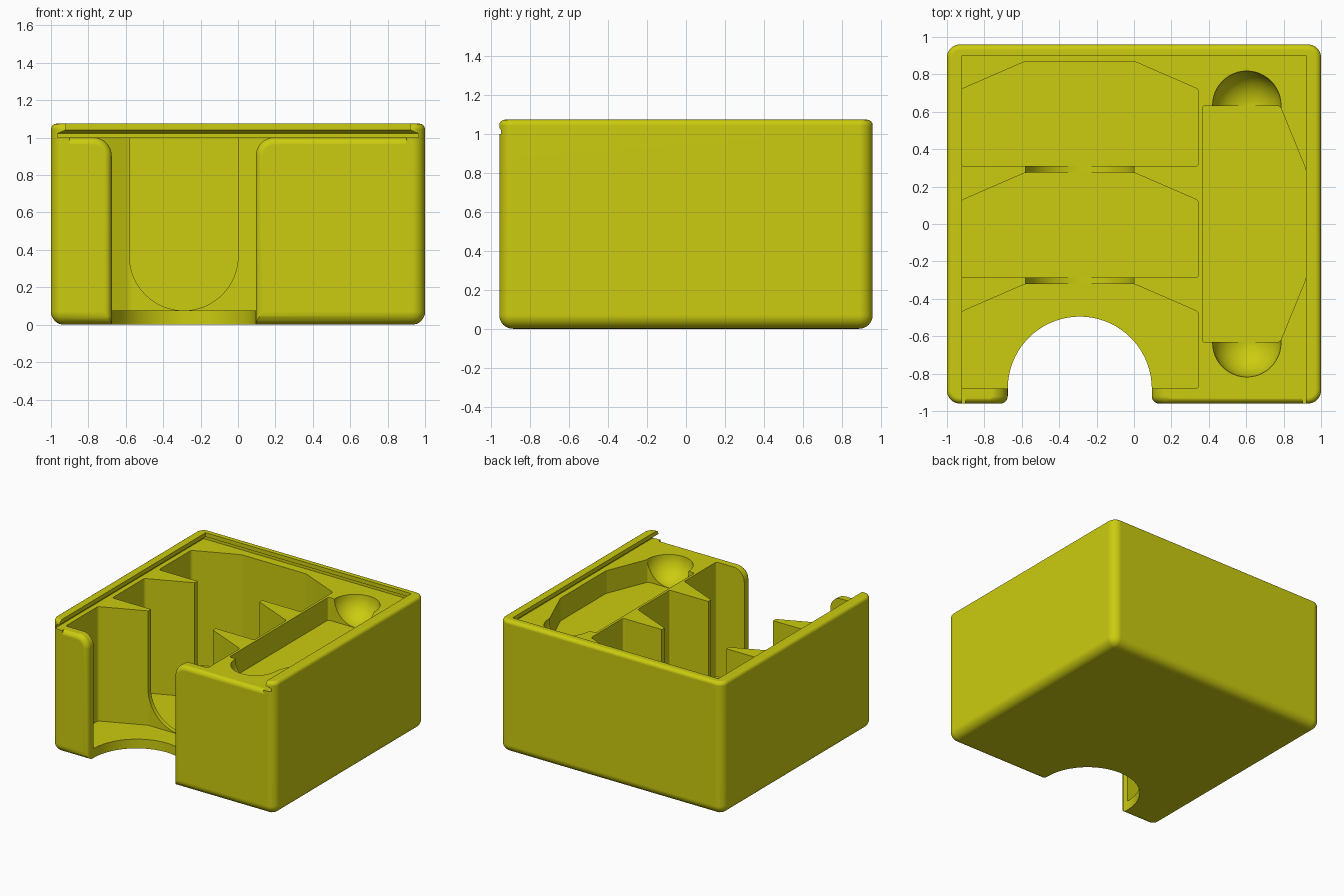
import bpy, bmesh, math
from mathutils import Matrix, Vector

if "Cube" in bpy.data.objects:
    bpy.data.objects.remove(bpy.data.objects["Cube"], do_unlink=True)

FLOOR, DECK, TOP = 0.075, 1.0, 1.075
CX = -0.29            # centre line of the card wells
cutters = []

mat = bpy.data.materials.new("mustard yellow")
mat.use_nodes = True
color = (0.6, 0.6, 0.005, 1)
mat.diffuse_color = color
mat.node_tree.nodes["Principled BSDF"].inputs["Base Color"].default_value = color


def finish(bm, name, cutter=True):
    bmesh.ops.recalc_face_normals(bm, faces=bm.faces)
    mesh = bpy.data.meshes.new(name)
    bm.to_mesh(mesh)
    bm.free()
    mesh.materials.append(mat)
    ob = bpy.data.objects.new(name, mesh)
    bpy.context.collection.objects.link(ob)
    if cutter:
        ob.hide_render = True
        cutters.append(ob)
    return ob


def loft(name, rings):
    """Skin equal-length rings of points and cap both ends."""
    bm = bmesh.new()
    loops = [[bm.verts.new(p) for p in ring] for ring in rings]
    n = len(loops[0])
    for a, b in zip(loops, loops[1:]):
        for i in range(n):
            j = (i + 1) % n
            bm.faces.new((a[i], a[j], b[j], b[i]))
    bm.faces.new(loops[0])
    bm.faces.new(loops[-1])
    return finish(bm, name)


def well(name, outline, z0, radius=0.03):
    """Pocket with softened vertical corners, open at the deck."""
    bm = bmesh.new()
    face = bm.faces.new([bm.verts.new((x, y, z0)) for x, y in outline])
    up = bmesh.ops.extrude_face_region(bm, geom=[face])["geom"]
    for v in up:
        if isinstance(v, bmesh.types.BMVert):
            v.co.z = DECK + 0.03
    walls = [e for e in bm.edges if abs(e.verts[0].co.z - e.verts[1].co.z) > 0.01]
    bmesh.ops.bevel(bm, geom=walls, offset=radius, offset_type='WIDTH',
                    segments=4, profile=0.5, affect='EDGES')
    return finish(bm, name)


# Outer block: broad rounding below and on the corners, finer rounding on top
bm = bmesh.new()
bmesh.ops.create_cube(bm, size=1, matrix=Matrix.Translation((0, 0, TOP / 2))
                      @ Matrix.Diagonal((2, 1.92, TOP, 1)))
low = [e for e in bm.edges if min(v.co.z for v in e.verts) < 0.01]
bmesh.ops.bevel(bm, geom=low, offset=0.07, segments=8, profile=0.5, affect='EDGES')
rim = [e for e in bm.edges if min(v.co.z for v in e.verts) > TOP - 0.001]
bmesh.ops.bevel(bm, geom=rim, offset=0.03, segments=4, profile=0.5, affect='EDGES')
box = finish(bm, "storage_box", cutter=False)


# Sliding lid recess with an undercut groove, open at the front
def lid_ring(x, y, z):
    return [(-x, -1.1, z), (x, -1.1, z), (x, y, z), (-x, y, z)]


loft("lid_recess", [lid_ring(0.965, 0.94, DECK), lid_ring(0.965, 0.94, 1.022),
                    lid_ring(0.92, 0.9, 1.042), lid_ring(0.92, 0.9, 1.2)])

# Three card wells, each with a tapered back
for k in range(3):
    y = -0.88 + 0.595 * k
    half = [(0.635, y), (0.635, y + 0.41), (0.29, y + 0.56)]
    outline = [(CX + x, v) for x, v in half] + [(CX - x, v) for x, v in reversed(half)]
    well(f"card_well_{k + 1}", outline, FLOOR)

# Round-bottomed finger window through the two dividers
arc = [math.pi + math.pi * i / 32 for i in range(33)]
window = [(CX + 0.29 * math.cos(a), 0.366 + 0.29 * math.sin(a)) for a in arc]
window += [(CX + 0.29, DECK + 0.03), (CX - 0.29, DECK + 0.03)]
loft("divider_window", [[(x, y, z) for x, z in window] for y in (-0.4, 0.4)])

# Thumb notch through the floor
R = 0.385
circle = [2 * math.pi * i / 72 for i in range(72)]
loft("thumb_notch", [[(CX + R * math.cos(a), -0.88 + R * math.sin(a), z) for a in circle]
                     for z in (-0.1, DECK + 0.03)])


# Front opening with flared top corners and a rounded outer lip
def opening_ring(y, e):
    r = 0.1 - e
    side = [(R + e, -0.1)]
    for i in range(9):
        a = math.pi - math.pi / 2 * i / 8
        side.append((R + 0.1 + r * math.cos(a), 0.902 + r * math.sin(a)))
    right = [(CX + x, z) for x, z in side] + [(0.9, 1.002 - e), (0.9, 1.03)]
    left = [(CX - x, z) for x, z in side] + [(-0.9, 1.002 - e), (-0.9, 1.03)]
    return [(x, y, z) for x, z in right + left[::-1]]


lip = 0.04
rings = [opening_ring(-1.05, lip)]
for i in range(7):
    a = math.pi / 2 * i / 6
    rings.append(opening_ring(-0.96 + lip * (1 - math.cos(a)), lip * (1 - math.sin(a))))
rings.append(opening_ring(-0.87, 0))
loft("front_opening", rings)

# Shallow token tray with a finger scoop at each end
well("token_tray", [(0.365, -0.632), (0.78, -0.632), (0.92, -0.29),
                    (0.92, 0.29), (0.78, 0.632), (0.365, 0.632)], 0.816)
for s in (-1, 1):
    bm = bmesh.new()
    bmesh.ops.create_uvsphere(bm, u_segments=48, v_segments=24, radius=0.183,
                              matrix=Matrix.Translation((0.603, s * 0.635, DECK + 0.001)))
    finish(bm, "finger_scoop")

# Carve everything, then drop the cutters
for c in cutters:
    mod = box.modifiers.new(c.name, 'BOOLEAN')
    mod.operation = 'DIFFERENCE'
    mod.solver = 'EXACT'
    mod.object = c
bpy.context.view_layer.update()
carved = bpy.data.meshes.new_from_object(
    box.evaluated_get(bpy.context.evaluated_depsgraph_get()))
box.modifiers.clear()
box.data = carved
carved.materials.clear()
carved.materials.append(mat)
for p in carved.polygons:
    p.material_index = 0
for c in cutters:
    bpy.data.objects.remove(c, do_unlink=True)

# Smooth shading on the rounded parts only
bpy.ops.object.select_all(action='DESELECT')
box.select_set(True)
bpy.context.view_layer.objects.active = box
bpy.ops.object.shade_smooth_by_angle(angle=math.radians(30))
box.modifiers.new("even_shading", 'WEIGHTED_NORMAL').keep_sharp = True
